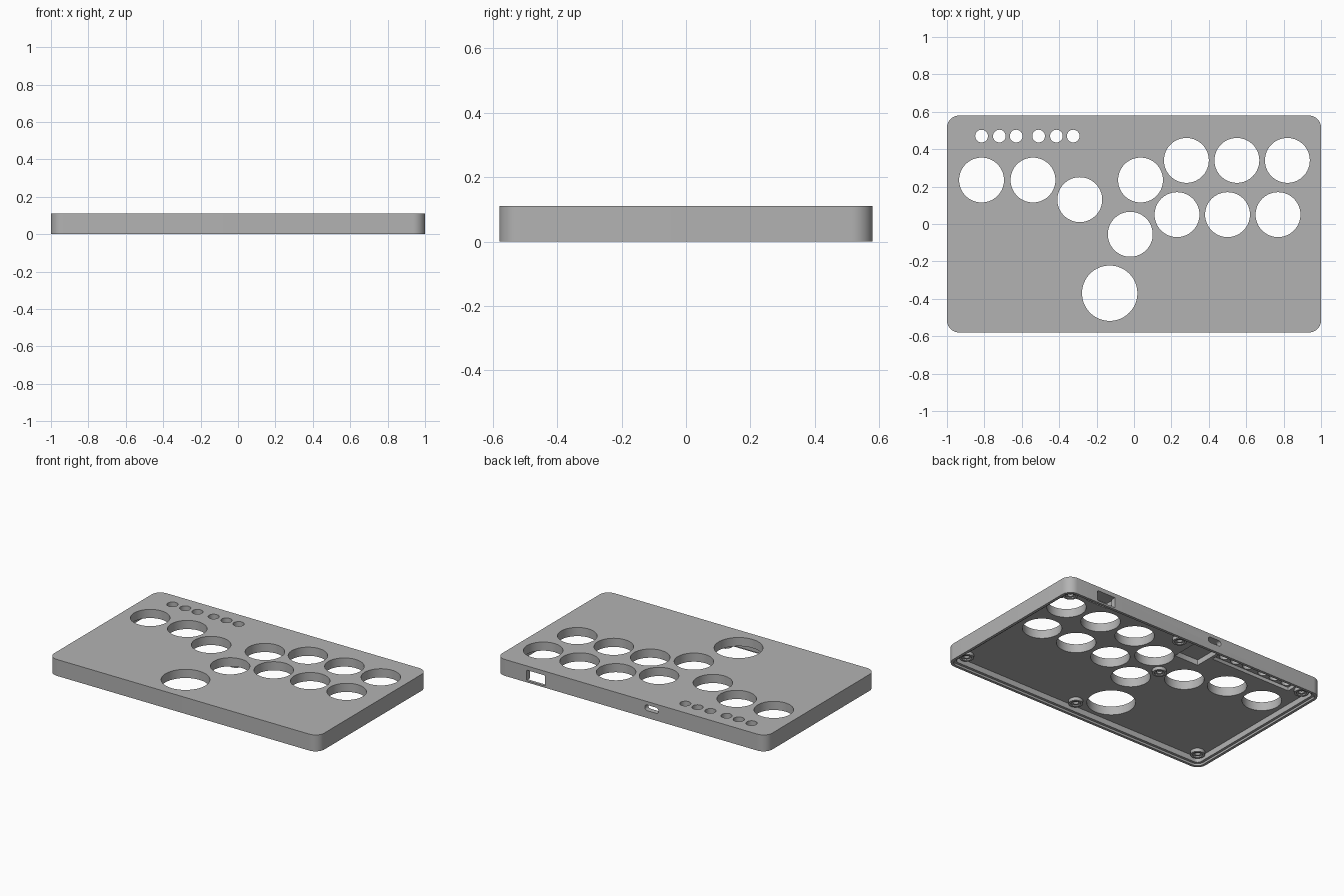
import bpy, bmesh, math
from mathutils import Matrix

default = bpy.data.objects.get("Cube")
if default:
    bpy.data.objects.remove(default, do_unlink=True)

grey = bpy.data.materials.new("mid grey")
grey.use_nodes = True
COLOUR = (0.45, 0.45, 0.45, 1)
grey.diffuse_color = COLOUR
grey.node_tree.nodes["Principled BSDF"].inputs["Base Color"].default_value = COLOUR

HEIGHT, FLOOR = 0.11, 0.052
HALF_X, HALF_Y, CORNER = 1.0, 0.58, 0.065


def rounded_rect(cx, cy, hx, hy, r, steps=10):
    """Outline of a rectangle with rounded corners, anticlockwise."""
    pts = []
    for quarter, (sx, sy) in enumerate([(1, 1), (-1, 1), (-1, -1), (1, -1)]):
        for i in range(steps + 1):
            a = math.pi / 2 * (quarter + i / steps)
            pts.append((cx + sx * (hx - r) + r * math.cos(a),
                        cy + sy * (hy - r) + r * math.sin(a)))
    return pts


def circle(cx, cy, r, n=64):
    return [(cx + r * math.cos(2 * math.pi * i / n),
             cy + r * math.sin(2 * math.pi * i / n)) for i in range(n)]


def prism(name, outline, low, high, matrix=None):
    """Extrude an outline from low to high."""
    bm = bmesh.new()
    base = bm.faces.new([bm.verts.new((x, y, low)) for x, y in outline])
    top = bmesh.ops.extrude_face_region(bm, geom=[base])
    bmesh.ops.translate(bm, vec=(0, 0, high - low),
                        verts=[v for v in top["geom"] if isinstance(v, bmesh.types.BMVert)])
    if matrix:
        bm.transform(matrix)
    bmesh.ops.recalc_face_normals(bm, faces=bm.faces)
    mesh = bpy.data.meshes.new(name)
    bm.to_mesh(mesh)
    bm.free()
    obj = bpy.data.objects.new(name, mesh)
    bpy.context.collection.objects.link(obj)
    mesh.materials.append(grey)
    return obj


def cut(target, outline, low, high, matrix=None):
    """Subtract a prism from the target and discard the cutter."""
    cutter = prism("cutter", outline, low, high, matrix)
    cutter.hide_render = True
    mod = target.modifiers.new("cut", 'BOOLEAN')
    mod.operation, mod.solver, mod.object = 'DIFFERENCE', 'EXACT', cutter
    graph = bpy.context.evaluated_depsgraph_get()
    result = bpy.data.meshes.new_from_object(target.evaluated_get(graph))
    target.modifiers.clear()
    target.data = result
    bpy.data.objects.remove(cutter, do_unlink=True)


def smooth(obj):
    bpy.ops.object.select_all(action='DESELECT')
    obj.select_set(True)
    bpy.context.view_layer.objects.active = obj
    bpy.ops.object.shade_smooth_by_angle(angle=math.radians(30))


# Case: rounded slab, hollowed from below with a step for the base cover
case = prism("case_shell", rounded_rect(0, 0, HALF_X, HALF_Y, CORNER), 0, HEIGHT)
for inset, depth in [(0.018, 0.014), (0.035, FLOOR)]:
    cut(case, rounded_rect(0, 0, HALF_X - inset, HALF_Y - inset, CORNER - inset), -0.1, depth)

# Pockets in the underside: small button strip, board, side connector
cut(case, rounded_rect(-0.56, 0.475, 0.3, 0.045, 0.005, 2), -0.1, 0.075)
cut(case, rounded_rect(-0.15, 0.43, 0.09, 0.115, 0.005, 2), -0.1, 0.088)
cut(case, rounded_rect(0.706, 0.517, 0.08, 0.03, 0.005, 2), -0.1, 0.085)

# Main button holes
BUTTONS = [(-0.815, 0.235), (-0.54, 0.235), (-0.29, 0.13), (0.035, 0.235),
           (0.28, 0.34), (0.55, 0.34), (0.82, 0.34),
           (0.23, 0.05), (0.5, 0.05), (0.77, 0.05), (-0.02, -0.055)]
for x, y in BUTTONS:
    cut(case, circle(x, y, 0.12), -0.1, 0.3)
cut(case, circle(-0.13, -0.37, 0.148), -0.1, 0.3)

# Small option button holes
for x in (-0.815, -0.72, -0.63, -0.51, -0.415, -0.325):
    cut(case, circle(x, 0.47, 0.034, 32), -0.1, 0.3)

# Ports through the back wall
upright = Matrix.Rotation(math.pi / 2, 4, 'X')
cut(case, rounded_rect(0.706, 0.047, 0.068, 0.035, 0.003, 2), -0.7, -0.53, upright)
cut(case, rounded_rect(-0.152, 0.068, 0.05, 0.019, 0.017, 6), -0.7, -0.53, upright)
smooth(case)

# Screw bosses under the top plate, each with a countersunk bore
BOSSES = [(sx * 0.915, sy * 0.49) for sx in (-1, 1) for sy in (-1, 1)]
BOSSES += [(0.05, 0.49), (0.05, -0.49), (-0.1, 0.12)]
for i, (x, y) in enumerate(BOSSES):
    boss = prism(f"screw_boss_{i + 1}", circle(x, y, 0.044, 32), 0.03, FLOOR + 0.003)
    cut(boss, circle(x, y, 0.03, 32), 0, 0.038)
    cut(boss, circle(x, y, 0.017, 24), 0, FLOOR)
    smooth(boss)
